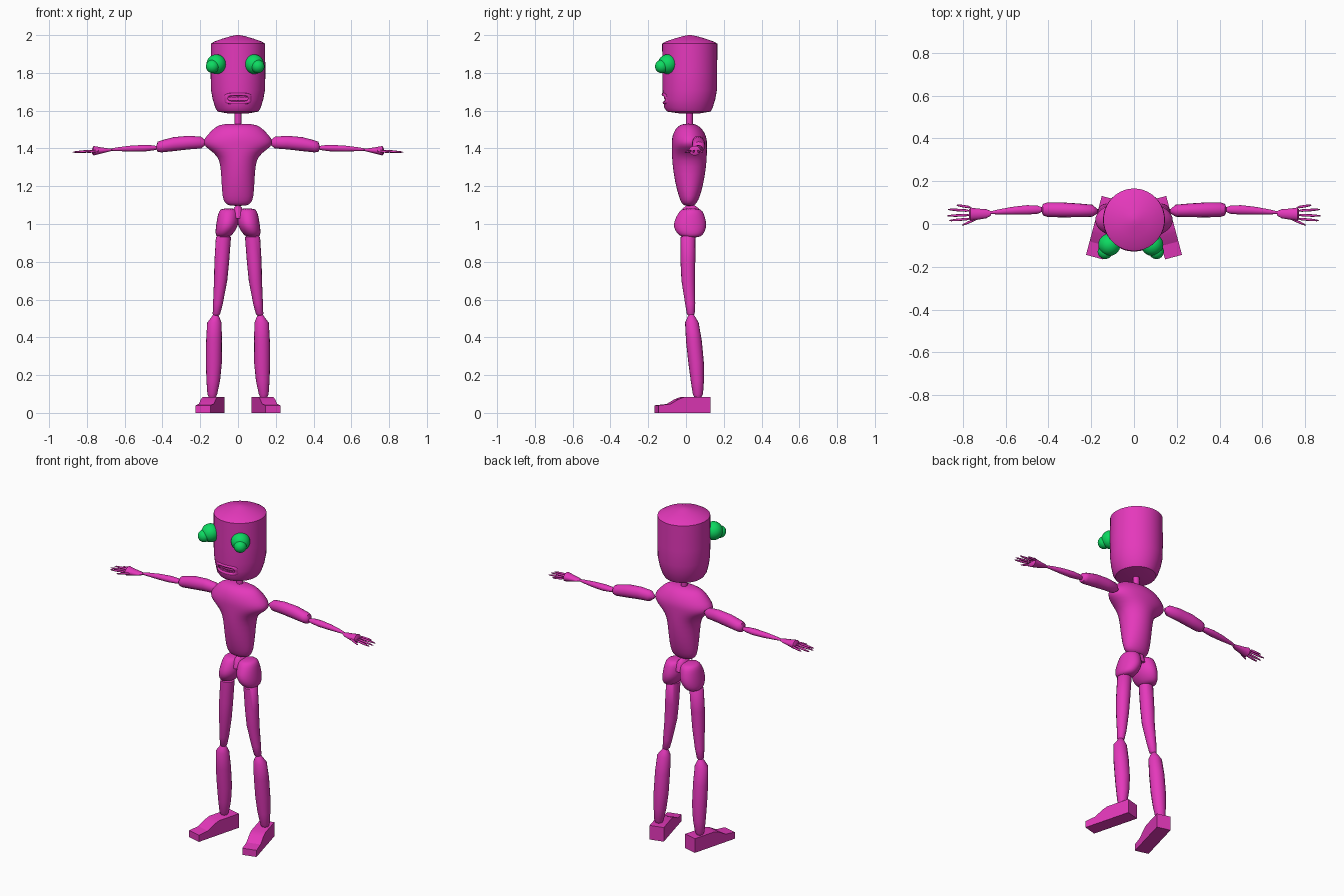
import bpy, bmesh
from math import cos, sin, pi, sqrt, radians
from mathutils import Vector, Matrix

if "Cube" in bpy.data.objects:
    bpy.data.objects.remove(bpy.data.objects["Cube"])


def material(name, rgb):
    m = bpy.data.materials.new(name)
    m.use_nodes = True
    m.diffuse_color = (*rgb, 1)
    m.node_tree.nodes["Principled BSDF"].inputs["Base Color"].default_value = (*rgb, 1)
    return m


MAGENTA = material("magenta", (0.78, 0.04, 0.5))
GREEN = material("green", (0.004, 0.7, 0.12))


def finish(bm, name, mat=MAGENTA, mirror=False, subsurf=0, angle=40):
    bmesh.ops.recalc_face_normals(bm, faces=bm.faces)
    me = bpy.data.meshes.new(name)
    bm.to_mesh(me)
    bm.free()
    me.materials.append(mat)
    ob = bpy.data.objects.new(name, me)
    bpy.context.collection.objects.link(ob)
    if mirror:
        mod = ob.modifiers.new("mirror", 'MIRROR')
        mod.use_mirror_merge = False
    if subsurf:
        mod = ob.modifiers.new("smooth", 'SUBSURF')
        mod.levels = mod.render_levels = subsurf
    smooth(ob, angle)
    return ob


def smooth(ob, angle):
    bpy.ops.object.select_all(action='DESELECT')
    ob.select_set(True)
    bpy.context.view_layer.objects.active = ob
    bpy.ops.object.shade_smooth_by_angle(angle=radians(angle))


def loft(name, rings, n=20, axis='Z', **kw):
    """Skin elliptical rings: (position along axis, centre a, centre b, radius a, radius b)."""
    bm = bmesh.new()
    loops = []
    for p, ca, cb, ra, rb in rings:
        loop = []
        for i in range(n):
            t = 2 * pi * i / n
            a, b = ca + ra * cos(t), cb + rb * sin(t)
            loop.append(bm.verts.new((a, b, p) if axis == 'Z' else (p, a, b)))
        loops.append(loop)
    for lo, hi in zip(loops, loops[1:]):
        for i in range(n):
            j = (i + 1) % n
            bm.faces.new((lo[i], lo[j], hi[j], hi[i]))
    bm.faces.new(loops[0])
    bm.faces.new(loops[-1])
    return finish(bm, name, **kw)


# Head: a tin-like drum with a shallow domed lid and tapered jaw
HEAD_Y, HEAD_R = 0.02, 0.145
head = loft("head", [
    (1.585, 0, .02, .05, .05), (1.595, 0, .015, .108, .115),
    (1.615, 0, .013, .12, .128), (1.66, 0, .017, .134, .138),
    (1.71, 0, HEAD_Y, .143, .144), (1.8, 0, HEAD_Y, HEAD_R, HEAD_R),
    (1.955, 0, HEAD_Y, .143, .146), (1.966, 0, HEAD_Y, .125, .127),
    (1.982, 0, HEAD_Y, .08, .08), (1.995, 0, HEAD_Y, .035, .035),
    (2.0, 0, HEAD_Y, .008, .008)], n=40, angle=35)

# Mouth cavity cut into the face
bpy.ops.mesh.primitive_cube_add(size=1, location=(0, -.13, 1.663))
cutter = bpy.context.object
cutter.scale = (.115, .08, .038)
cutter.hide_render = True
cut = head.modifiers.new("mouth", 'BOOLEAN')
cut.object = cutter
cut.solver = 'EXACT'
bpy.context.view_layer.objects.active = head
bpy.ops.object.modifier_apply(modifier="mouth")
bpy.data.objects.remove(cutter)


def face_y(x, r):
    return HEAD_Y - sqrt(r * r - x * x)


# Lips: a rounded tube that follows the face around the mouth
bm = bmesh.new()
N, S = 32, 8
tube = []
for i in range(N):
    t = 2 * pi * i / N
    c, s = cos(t), sin(t)
    ring = []
    for k in range(S):
        u = 2 * pi * k / S
        w = 1 + .16 * cos(u)
        x = .062 * w * abs(c) ** .5 * (1 if c > 0 else -1)
        z = 1.664 + (.022 + .008 * cos(u)) * abs(s) ** .5 * (1 if s > 0 else -1)
        r = .142 if s > 0 else .137
        ring.append(bm.verts.new((x, face_y(x, r) - .007 * sin(u), z)))
    tube.append(ring)
for i in range(N):
    for k in range(S):
        a, b, l = tube[i], tube[(i + 1) % N], (k + 1) % S
        bm.faces.new((a[k], a[l], b[l], b[k]))
finish(bm, "lips", angle=60)

# Teeth in two short rows
bm = bmesh.new()
for i in range(-3, 4):
    x = i * .014
    for z in (1.678, 1.65):
        m = Matrix.Translation((x, face_y(x, .128), z)) @ Matrix.Diagonal((.012, .012, .014, 1))
        bmesh.ops.create_cube(bm, size=1, matrix=m)
finish(bm, "teeth")


# Eyes: ball plus a smaller bulging pupil turned outward
def eye(name, x, side):
    bm = bmesh.new()
    for loc, r in (((x, -.097, 1.846), .052), ((x + side * .02, -.129, 1.834), .035)):
        bmesh.ops.create_uvsphere(bm, u_segments=24, v_segments=16, radius=r,
                                  matrix=Matrix.Translation(loc))
    finish(bm, name, GREEN)


eye("right_eye", -.115, -1)
eye("left_eye", .085, 1)

# Neck and torso
loft("neck", [(1.5, 0, .018, .018, .018), (1.62, 0, .018, .018, .018)], n=12)
loft("torso", [
    (1.095, 0, .016, .045, .025), (1.11, 0, .016, .07, .04),
    (1.14, 0, .018, .083, .055), (1.22, 0, .018, .088, .077),
    (1.31, 0, .018, .092, .09), (1.36, 0, .018, .108, .093),
    (1.395, 0, .018, .155, .094), (1.42, 0, .018, .186, .094),
    (1.45, 0, .018, .183, .094), (1.485, 0, .016, .15, .083),
    (1.515, 0, .014, .12, .062), (1.532, 0, .014, .08, .03)],
    n=24, subsurf=1, angle=60)

# Pelvis: two overlapping lobes and a waist stub
loft("hip_lobe", [
    (.928, .078, .028, .025, .035), (.938, .077, .025, .042, .062),
    (.965, .066, .022, .054, .082), (1.0, .056, .021, .06, .09),
    (1.04, .053, .024, .056, .076), (1.07, .05, .028, .051, .062),
    (1.083, .05, .026, .035, .04)], mirror=True, subsurf=1, angle=60)
loft("waist_stub", [(1.03, 0, .026, .045, .055), (1.08, 0, .026, .025, .045),
                    (1.1, 0, .024, .008, .02)], n=16, angle=60)

# Legs
loft("thigh", [
    (.945, .078, .012, .02, .02), (.93, .077, .01, .04, .039),
    (.8, .086, .01, .039, .039), (.7, .092, .012, .035, .036),
    (.58, .106, .022, .026, .027), (.525, .114, .025, .02, .021),
    (.512, .116, .026, .01, .01)], n=16, mirror=True, angle=50)
loft("shin", [
    (.525, .119, .028, .01, .01), (.505, .12, .029, .022, .022),
    (.478, .125, .031, .038, .036), (.38, .127, .042, .042, .042),
    (.26, .128, .054, .042, .041), (.17, .131, .06, .036, .035),
    (.1, .136, .063, .026, .027), (.085, .136, .063, .02, .02)],
    n=16, mirror=True, angle=50)

# Feet: a side profile extruded across and turned outward
profile = [(.135, .005), (.135, .09), (-.005, .09), (-.04, .078),
           (-.085, .052), (-.15, .045), (-.15, .005)]
bm = bmesh.new()
base = bm.faces.new([bm.verts.new((-.041, y, z - .005)) for y, z in profile])
side = bmesh.ops.extrude_face_region(bm, geom=[base])["geom"]
bmesh.ops.translate(bm, vec=(.082, 0, 0),
                    verts=[v for v in side if isinstance(v, bmesh.types.BMVert)])
bmesh.ops.transform(bm, verts=bm.verts, matrix=Matrix.Translation((.146, -.01, 0))
                    @ Matrix.Rotation(radians(15), 4, 'Z'))
finish(bm, "foot", mirror=True, angle=20)

# Arms
loft("upper_arm", [
    (.168, .06, 1.43, .008, .008), (.195, .062, 1.431, .028, .031),
    (.26, .064, 1.431, .032, .036), (.34, .066, 1.423, .035, .037),
    (.405, .067, 1.411, .034, .032), (.425, .067, 1.409, .027, .027),
    (.432, .067, 1.405, .01, .01)], n=16, axis='X', mirror=True, angle=50)
loft("forearm", [
    (.425, .067, 1.403, .008, .008), (.45, .067, 1.403, .019, .014),
    (.5, .066, 1.401, .022, .018), (.57, .062, 1.399, .018, .016),
    (.64, .056, 1.396, .011, .01), (.672, .053, 1.394, .006, .006)],
    n=14, axis='X', mirror=True, angle=50)
loft("palm", [
    (.668, .05, 1.393, .01, .006), (.69, .048, 1.391, .021, .01),
    (.73, .046, 1.389, .026, .018), (.765, .046, 1.388, .031, .026),
    (.772, .046, 1.386, .022, .014)], n=14, axis='X', mirror=True, angle=50)

# Fingers and thumb: slim tapered rods
fingers = {"little_finger": (.765, .83, .078, .088), "ring_finger": (.77, .87, .062, .068),
           "middle_finger": (.77, .875, .042, .038), "index_finger": (.77, .865, .024, .016),
           "thumb": (.735, .805, .024, -.006)}
for name, (x0, x1, y0, y1) in fingers.items():
    rings = []
    for f, r in ((0, .003), (.15, .006), (.6, .006), (.9, .004), (1, .001)):
        rings.append((x0 + (x1 - x0) * f, y0 + (y1 - y0) * f, 1.388 - .008 * f, r, r))
    loft(name, rings, n=8, axis='X', mirror=True, angle=60)
